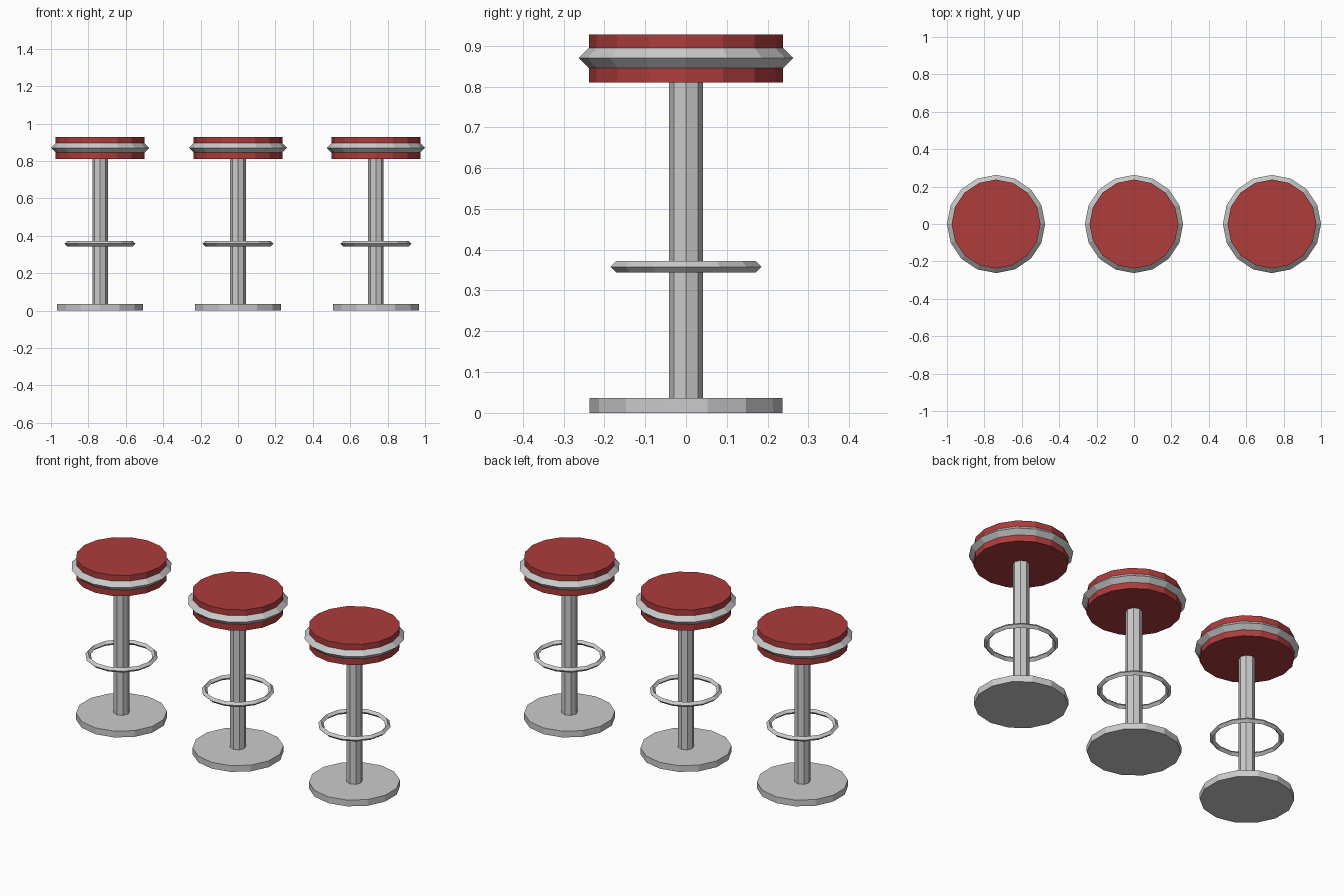
import bpy

if "Cube" in bpy.data.objects:
    bpy.data.objects.remove(bpy.data.objects["Cube"])

red = bpy.data.materials.new("red_vinyl")
red.diffuse_color = (0.42, 0.045, 0.045, 1)
red.use_nodes = True
red.node_tree.nodes["Principled BSDF"].inputs["Base Color"].default_value = red.diffuse_color


def disc(name, x, sides, radius, z0, z1, mat=None):
    bpy.ops.mesh.primitive_cylinder_add(vertices=sides, radius=radius, depth=z1 - z0,
                                        location=(x, 0, (z0 + z1) / 2))
    ob = bpy.context.object
    ob.name = name
    if mat:
        ob.data.materials.append(mat)


def ring(name, x, sides, major, minor, z):
    # four-sided (diamond) cross-section
    bpy.ops.mesh.primitive_torus_add(major_segments=sides, minor_segments=4,
                                     major_radius=major, minor_radius=minor,
                                     location=(x, 0, z))
    bpy.context.object.name = name


# Three identical bar stools in a row
for label, x in (("left", -0.7375), ("middle", 0), ("right", 0.7375)):
    disc(f"{label}_base", x, 14, 0.2365, 0, 0.036)
    disc(f"{label}_column", x, 8, 0.0415, 0.036, 0.811)
    ring(f"{label}_foot_ring", x, 14, 0.1755, 0.014, 0.358)
    disc(f"{label}_seat", x, 16, 0.2375, 0.81, 0.928, red)
    ring(f"{label}_seat_trim", x, 16, 0.2375, 0.025, 0.87)
